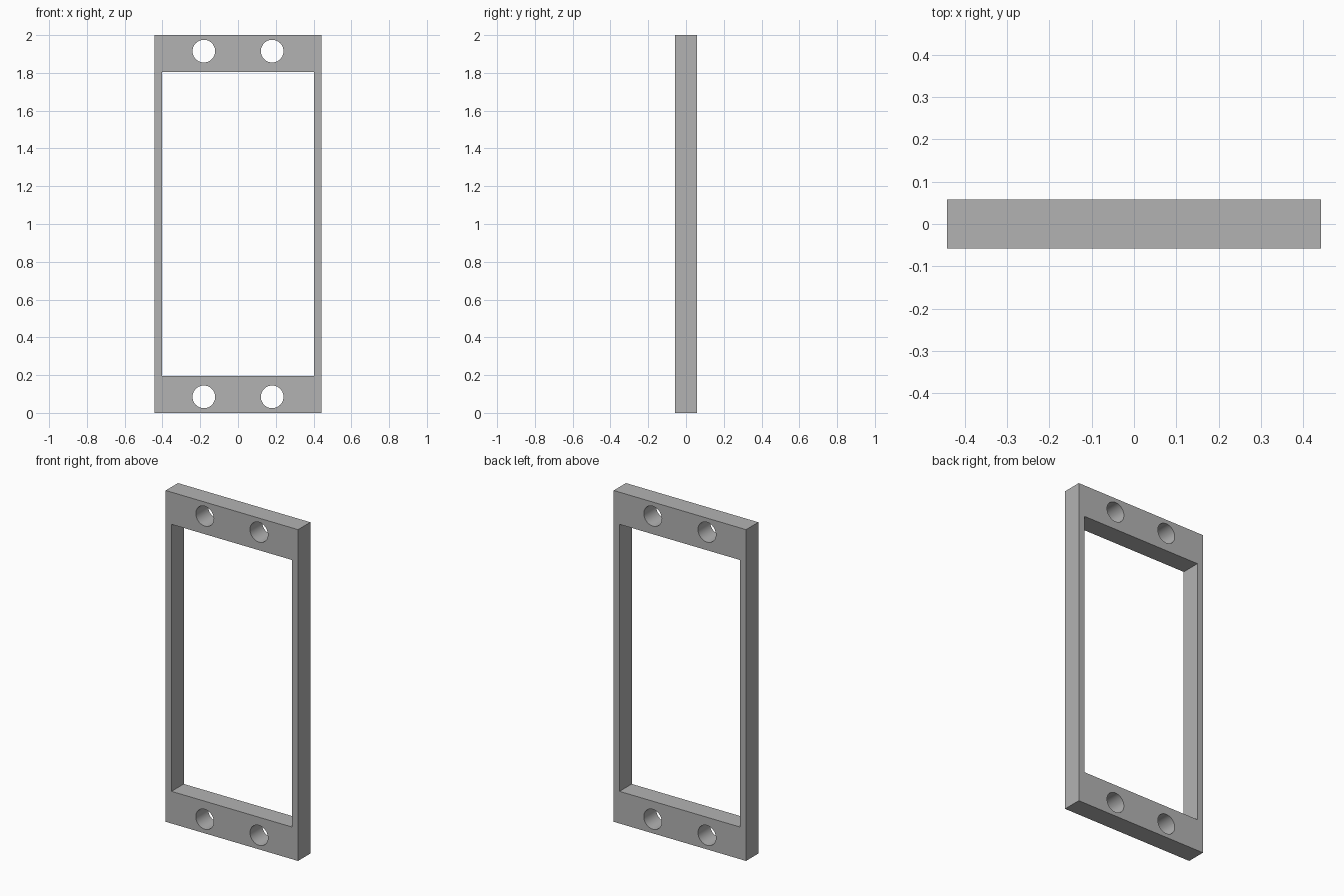
import bpy
import math

default_cube = bpy.data.objects.get("Cube")
if default_cube:
    bpy.data.objects.remove(default_cube, do_unlink=True)

WIDTH, DEPTH, HEIGHT = 0.884, 0.117, 2.0
OPEN_WIDTH, OPEN_HEIGHT = 0.806, 1.612
HOLE_RADIUS, HOLE_X, HOLE_Z = 0.06, 0.181, 0.915
MIDDLE = HEIGHT / 2

grey = bpy.data.materials.new("plain_grey")
grey.use_nodes = True
colour = (0.45, 0.45, 0.45, 1)
grey.diffuse_color = colour
grey.node_tree.nodes["Principled BSDF"].inputs["Base Color"].default_value = colour


def box(name, size):
    bpy.ops.mesh.primitive_cube_add(size=1, location=(0, 0, MIDDLE))
    obj = bpy.context.object
    obj.name = name
    obj.scale = size
    bpy.ops.object.transform_apply(location=False, rotation=False, scale=True)
    obj.data.materials.append(grey)
    return obj


def cut(target, cutter):
    cutter.hide_render = True
    bpy.ops.object.select_all(action="DESELECT")
    target.select_set(True)
    bpy.context.view_layer.objects.active = target
    mod = target.modifiers.new("cut", "BOOLEAN")
    mod.operation = "DIFFERENCE"
    mod.solver = "EXACT"
    mod.object = cutter
    bpy.ops.object.modifier_apply(modifier=mod.name)
    bpy.data.objects.remove(cutter, do_unlink=True)


# Rectangular frame with a large window
frame = box("mounting_frame", (WIDTH, DEPTH, HEIGHT))
cut(frame, box("window_cutter", (OPEN_WIDTH, DEPTH * 3, OPEN_HEIGHT)))

# Pair of round holes through each end bar
for side in (-1, 1):
    for end in (-1, 1):
        bpy.ops.mesh.primitive_cylinder_add(
            vertices=48, radius=HOLE_RADIUS, depth=DEPTH * 3,
            location=(side * HOLE_X, 0, MIDDLE + end * HOLE_Z),
            rotation=(math.pi / 2, 0, 0))
        hole = bpy.context.object
        hole.name = "hole_cutter"
        hole.data.materials.append(grey)
        cut(frame, hole)

# Smooth hole walls, crisp frame edges
frame.select_set(True)
bpy.context.view_layer.objects.active = frame
bpy.ops.object.shade_smooth_by_angle(angle=math.radians(30))
